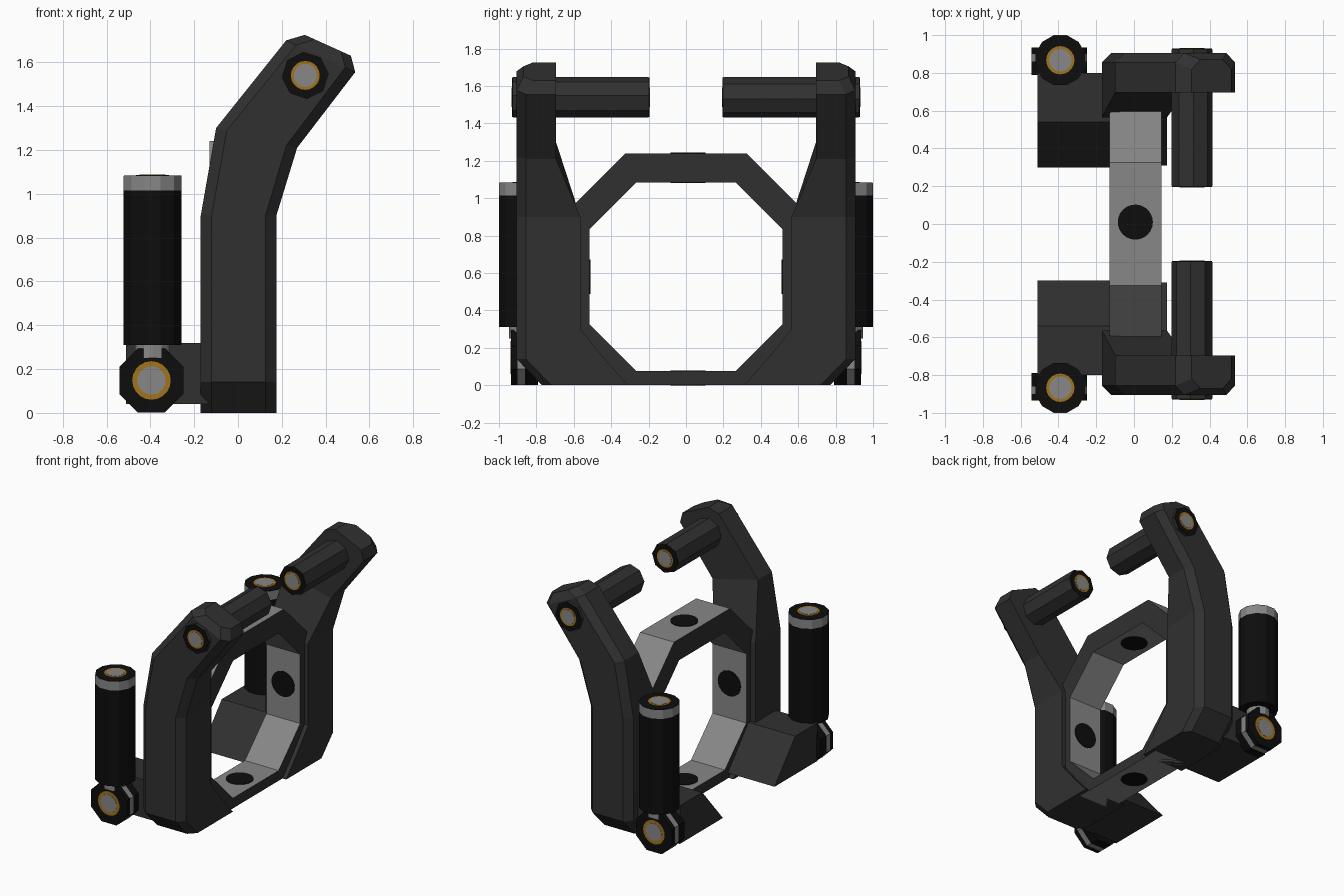
import bpy, bmesh, math
from mathutils import Matrix, Vector

if "Cube" in bpy.data.objects:
    bpy.data.objects.remove(bpy.data.objects["Cube"])


def material(name, rgb):
    m = bpy.data.materials.new(name)
    m.diffuse_color = (*rgb, 1)
    m.use_nodes = True
    m.node_tree.nodes["Principled BSDF"].inputs["Base Color"].default_value = m.diffuse_color
    return m


DARK = material("charcoal", (0.03, 0.03, 0.03))
BLACK = material("black", (0.004, 0.004, 0.004))
GREY = material("metal grey", (0.24, 0.245, 0.24))
GOLD = material("gold", (0.36, 0.17, 0.012))


def finish(name, bm, *mats):
    bmesh.ops.recalc_face_normals(bm, faces=bm.faces)
    me = bpy.data.meshes.new(name)
    bm.to_mesh(me)
    bm.free()
    for m in mats:
        me.materials.append(m)
    ob = bpy.data.objects.new(name, me)
    bpy.context.collection.objects.link(ob)
    return ob


def loft(name, sections, mat):
    """Skin equal-length closed sections and cap both ends."""
    bm = bmesh.new()
    rows = [[bm.verts.new(p) for p in s] for s in sections]
    n = len(rows[0])
    for a, b in zip(rows, rows[1:]):
        for i in range(n):
            j = (i + 1) % n
            bm.faces.new((a[i], a[j], b[j], b[i]))
    bm.faces.new(rows[0])
    bm.faces.new(rows[-1])
    return finish(name, bm, mat)


def rod(name, a, b, r, sides, mat, turn=0.0):
    """Prism from point a to point b; r is the corner radius."""
    a, b = Vector(a), Vector(b)
    d = b - a
    bm = bmesh.new()
    rot = d.to_track_quat('Z', 'Y').to_matrix().to_4x4()
    mtx = Matrix.Translation((a + b) / 2) @ rot @ Matrix.Rotation(turn, 4, 'Z')
    bmesh.ops.create_cone(bm, cap_ends=True, segments=sides, radius1=r,
                          radius2=r, depth=d.length, matrix=mtx)
    return finish(name, bm, mat)


def end_cap(name, p, direction, r_gold, r_grey):
    """Gold ring around a grey disc, as thin plates on a rod end."""
    p, d = Vector(p), Vector(direction)
    rod(name + "_gold_ring", p - d * 0.003, p + d * 0.002, r_gold, 20, GOLD)
    rod(name + "_grey_disc", p - d * 0.003, p + d * 0.004, r_grey, 20, GREY)


# Octagonal ring: grey inside and outside walls, dark side faces
outer = [(0.325, 1.24), (0.66, 0.905), (0.66, 0.255), (0.405, 0)]
inner = [(0.265, 1.085), (0.515, 0.835), (0.515, 0.325), (0.265, 0.075)]
outer += [(-y, z) for y, z in reversed(outer)]
inner += [(-y, z) for y, z in reversed(inner)]
bm = bmesh.new()
loops = [[bm.verts.new((x, y, z)) for y, z in prof]
         for prof, x in ((outer, -0.13), (outer, 0.145), (inner, 0.145), (inner, -0.13))]
for k in range(4):
    a, b = loops[k], loops[(k + 1) % 4]
    for i in range(8):
        j = (i + 1) % 8
        f = bm.faces.new((a[i], a[j], b[j], b[i]))
        f.material_index = 1 if k % 2 else 0
finish("ring", bm, GREY, DARK)

# Dark round holes on the ring walls
for z in (1.24, 1.085, 0.075, 0.003):
    rod("ring_hole", (0.007, 0.01, z - 0.004), (0.007, 0.01, z + 0.004), 0.093, 24, BLACK)
for s in (-1, 1):
    rod("ring_side_hole", (0.007, s * 0.511, 0.58), (0.007, s * 0.519, 0.58), 0.093, 24, BLACK)

# Arm stations: left (x, z), right (x, z), inner y, outer y
stations = [
    ((-0.17, 0), (0.175, 0), 0.31, 0.77),
    ((-0.17, 0.14), (0.175, 0.14), 0.435, 0.905),
    ((-0.17, 0.30), (0.175, 0.30), 0.565, 0.905),
    ((-0.17, 0.90), (0.175, 0.90), 0.565, 0.905),
    ((-0.10, 1.30), (0.27, 1.21), 0.695, 0.905),
    ((0.22, 1.70), (0.535, 1.555), 0.695, 0.905),
    ((0.305, 1.725), (0.515, 1.63), 0.695, 0.87),
]


def arm_section(left, right, y_in, y_out, s, c=0.05):
    l, r = Vector((left[0], 0, left[1])), Vector((right[0], 0, right[1]))
    t = c / (r - l).length
    pts = [(0, y_in), (1, y_in), (1, y_out - c), (1 - t, y_out), (t, y_out), (0, y_out - c)]
    return [l.lerp(r, u) + Vector((0, s * y, 0)) for u, y in pts]


for s, side in ((-1, "front"), (1, "back")):
    loft(side + "_arm", [arm_section(*st, s) for st in stations], DARK)

    # Wedge-shaped foot bracket reaching to the hub
    wedge = [(0.80, 0.04), (0.80, 0.32), (0.54, 0.32), (0.30, 0.04)]
    loft(side + "_bracket", [[(x, s * y, z) for y, z in wedge] for x in (-0.51, -0.12)], DARK)

    # Upper peg through the arm
    rod(side + "_peg", (0.307, s * 0.20, 1.54), (0.307, s * 0.925, 1.54), 0.108, 8, DARK, 0.08)
    for y, d in ((0.20, -1), (0.925, 1)):
        rod(side + "_peg_end", (0.307, s * (y - 0.004), 1.54), (0.307, s * (y + 0.004), 1.54),
            0.106, 8, BLACK, 0.08)
        end_cap(side + "_peg", (0.307, s * (y + d * 0.004), 1.54), (0, s * d, 0), 0.066, 0.053)

    # Lower hub with a grey band
    flat = math.pi / 8
    for y0, y1, m in ((0.79, 0.86, BLACK), (0.86, 0.90, GREY), (0.90, 0.935, BLACK)):
        rod(side + "_hub", (-0.395, s * y0, 0.148), (-0.395, s * y1, 0.148), 0.159, 8, m, flat)
    end_cap(side + "_hub", (-0.395, s * 0.935, 0.148), (0, s, 0), 0.088, 0.065)

    # Upright tube with neck and grey top band
    x, y = -0.39, s * 0.867
    rod(side + "_tube_neck", (x, y, 0.25), (x, y, 0.32), 0.08, 12, GREY)
    rod(side + "_tube", (x, y, 0.31), (x, y, 1.015), 0.137, 12, BLACK, math.pi / 12)
    rod(side + "_tube_band", (x, y, 1.015), (x, y, 1.08), 0.137, 12, GREY, math.pi / 12)
    rod(side + "_tube_top", (x, y, 1.075), (x, y, 1.083), 0.136, 12, BLACK, math.pi / 12)
    end_cap(side + "_tube", (x, y, 1.083), (0, 0, 1), 0.075, 0.06)
